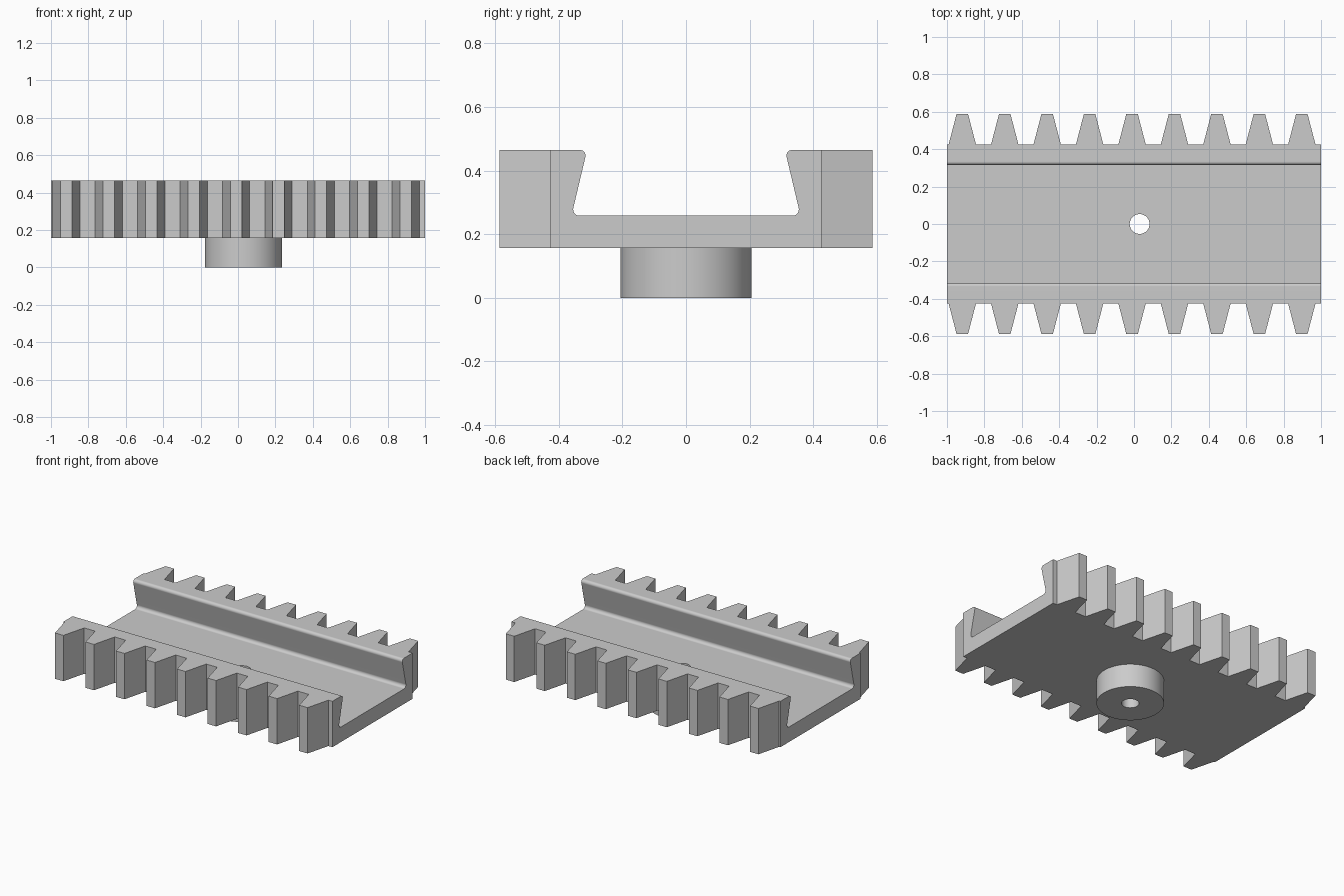
import bpy, bmesh, math
from mathutils import Vector

default = bpy.data.objects.get("Cube")
if default:
    bpy.data.objects.remove(default, do_unlink=True)

GREY = (0.6, 0.6, 0.6, 1)
grey = bpy.data.materials.new("plain grey")
grey.use_nodes = True
grey.diffuse_color = GREY
grey.node_tree.nodes["Principled BSDF"].inputs["Base Color"].default_value = GREY

BOTTOM, FLOOR, TOP = 0.157, 0.258, 0.465
BODY_Y, TIP_Y = 0.426, 0.587
HUB_X = 0.03


def prism(name, points, direction):
    """Solid made by sweeping a closed 3D outline along a direction."""
    bm = bmesh.new()
    face = bm.faces.new([bm.verts.new(p) for p in points])
    swept = bmesh.ops.extrude_face_region(bm, geom=[face], use_keep_orig=True)
    verts = [g for g in swept["geom"] if isinstance(g, bmesh.types.BMVert)]
    bmesh.ops.translate(bm, verts=verts, vec=direction)
    bmesh.ops.recalc_face_normals(bm, faces=bm.faces)
    mesh = bpy.data.meshes.new(name)
    bm.to_mesh(mesh)
    bm.free()
    mesh.materials.append(grey)
    obj = bpy.data.objects.new(name, mesh)
    bpy.context.collection.objects.link(obj)
    return obj


def cylinder(name, radius, z0, z1, sides=64):
    ring = [(HUB_X + radius * math.cos(a), radius * math.sin(a), z0)
            for a in (math.tau * i / sides for i in range(sides))]
    return prism(name, ring, (0, 0, z1 - z0))


def fillet(before, corner, after, radius, steps=8):
    """Points of a rounded corner."""
    p = Vector(corner)
    u = (Vector(before) - p).normalized()
    v = (Vector(after) - p).normalized()
    half = math.acos(u.dot(v)) / 2
    centre = p + (u + v).normalized() * radius / math.sin(half)
    start = (p + u * radius / math.tan(half) - centre).normalized()
    end = (p + v * radius / math.tan(half) - centre).normalized()
    return [centre + start.slerp(end, i / steps) * radius
            for i in range(steps + 1)]


def combine(target, tool, operation):
    mod = target.modifiers.new(operation.lower(), "BOOLEAN")
    mod.operation, mod.solver, mod.object = operation, "EXACT", tool
    bpy.context.view_layer.objects.active = target
    bpy.ops.object.modifier_apply(modifier=mod.name)
    bpy.data.objects.remove(tool, do_unlink=True)


# Toothed plan outline: nine tapered teeth along each long side
edge = [(-1, BODY_Y)]
for i in range(9):
    x = -0.918 + 0.2269 * i
    edge += [(x - 0.073, BODY_Y), (x - 0.031, TIP_Y),
             (x + 0.031, TIP_Y), (x + 0.073, BODY_Y)]
edge.append((1, BODY_Y))
plan = edge + [(x, -y) for x, y in reversed(edge)]
rack = prism("double_sided_rack", [(x, y, BOTTOM) for x, y in plan],
             (0, 0, TOP - BOTTOM))

# Undercut slot with rounded floor corners and rounded lips
floor_corner, lip_corner = (0.36, FLOOR), (0.311, TOP)
half = fillet((0, FLOOR), floor_corner, lip_corner, 0.02)
half += fillet(floor_corner, lip_corner, (0.4, TOP), 0.018)
half.append(Vector((half[-1].x, TOP + 0.1)))
section = [(y, z) for y, z in half] + [(-y, z) for y, z in reversed(half)]
slot = prism("slot_cutter", [(-1.1, y, z) for y, z in section], (2.2, 0, 0))
combine(rack, slot, "DIFFERENCE")

# Round hub underneath, with a hole through hub and floor
combine(rack, cylinder("hub", 0.206, 0, BOTTOM + 0.04), "UNION")
combine(rack, cylinder("hole_cutter", 0.053, -0.1, FLOOR + 0.1, 48), "DIFFERENCE")

# Smooth round surfaces, crisp edges
bpy.ops.object.select_all(action="DESELECT")
rack.select_set(True)
bpy.context.view_layer.objects.active = rack
bpy.ops.object.shade_smooth_by_angle(angle=math.radians(30))
normals = rack.modifiers.new("flat_face_normals", "WEIGHTED_NORMAL")
normals.keep_sharp = True
